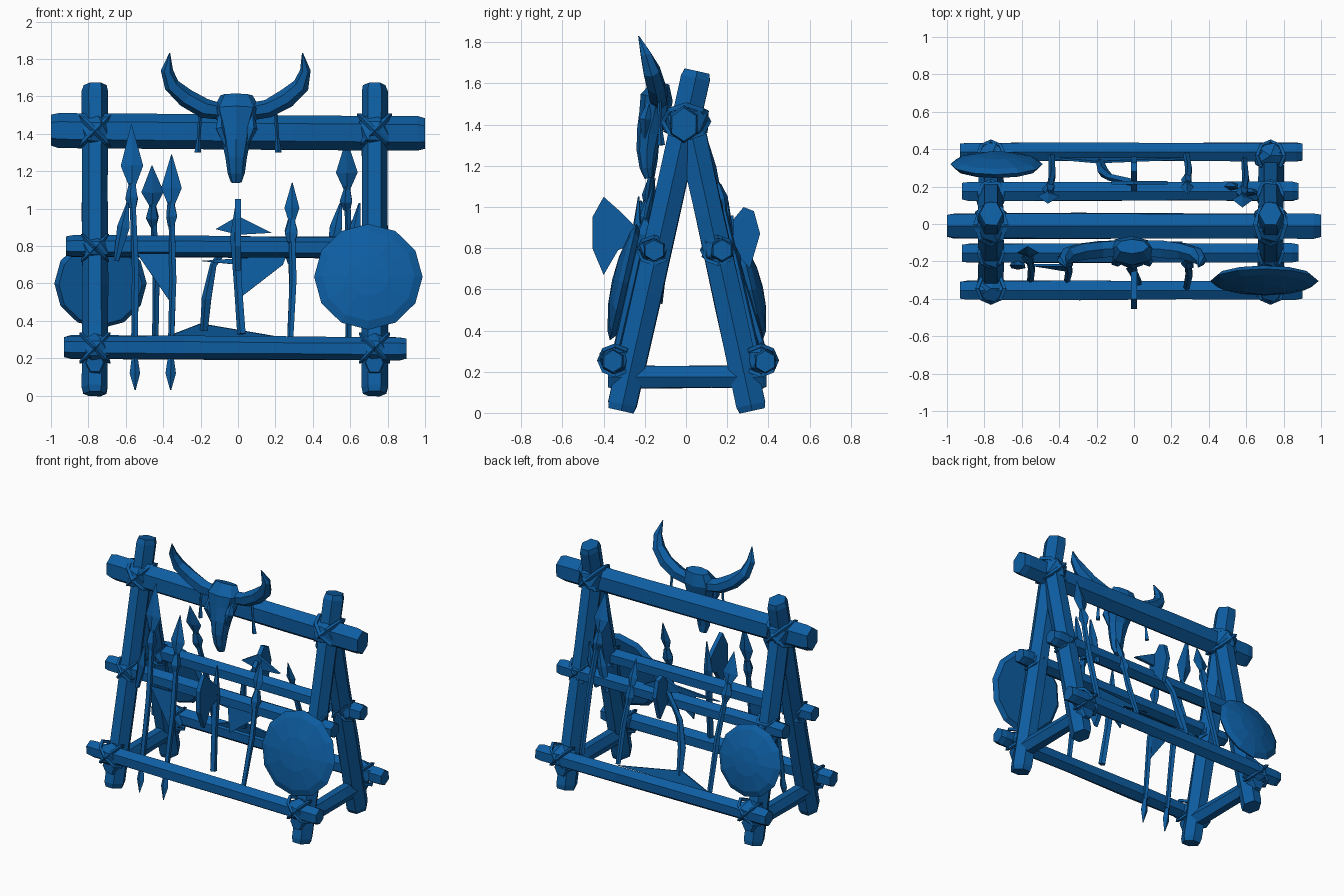
import bpy, bmesh, math, random
from mathutils import Vector

random.seed(4)
cube = bpy.data.objects.get("Cube")
if cube:
    bpy.data.objects.remove(cube)

blue = bpy.data.materials.new("painted_blue")
blue.use_nodes = True
BLUE = (0.004, 0.11, 0.36, 1)
blue.diffuse_color = BLUE
blue.node_tree.nodes["Principled BSDF"].inputs["Base Color"].default_value = BLUE


def finish(name, bm):
    bmesh.ops.recalc_face_normals(bm, faces=bm.faces)
    mesh = bpy.data.meshes.new(name)
    bm.to_mesh(mesh)
    bm.free()
    mesh.materials.append(blue)
    obj = bpy.data.objects.new(name, mesh)
    bpy.context.collection.objects.link(obj)
    return obj


def loft(name, path, radii, sides=6, rough=0.0):
    """Faceted tube through path; each radius is a pair (across, deep)."""
    bm = bmesh.new()
    path = [Vector(p) for p in path]
    rings = []
    for i, p in enumerate(path):
        t = (path[min(i + 1, len(path) - 1)] - path[max(i - 1, 0)]).normalized()
        ref = Vector((0, 0, 1)) if abs(t.y) > 0.8 else Vector((0, 1, 0))
        u = t.cross(ref).normalized()
        v = t.cross(u)
        ru, rv = radii[i] if isinstance(radii[i], tuple) else (radii[i], radii[i])
        ring = []
        for k in range(sides):
            a = math.tau * k / sides
            w = 1 + random.uniform(-rough, rough)
            ring.append(bm.verts.new(p + u * math.cos(a) * ru * w + v * math.sin(a) * rv * w))
        rings.append(ring)
    for r0, r1 in zip(rings, rings[1:]):
        for k in range(sides):
            n = (k + 1) % sides
            bm.faces.new((r0[k], r0[n], r1[n], r1[k]))
    bm.faces.new(rings[0])
    bm.faces.new(rings[-1])
    return finish(name, bm)


def beam(name, a, b, ru, rv):
    """Rough hewn log with chamfered ends."""
    a, b = Vector(a), Vector(b)
    steps = (0, 0.02, 0.35, 0.65, 0.98, 1)
    size = (0.85, 0.96, 0.97, 0.95, 0.97, 0.85)
    return loft(name, [a.lerp(b, s) for s in steps], [(ru * k, rv * k) for k in size], 6, 0.05)


def plate(name, points, thickness):
    bm = bmesh.new()
    bm.faces.new([bm.verts.new(p) for p in points])
    obj = finish(name, bm)
    mod = obj.modifiers.new("thickness", 'SOLIDIFY')
    mod.thickness = thickness
    mod.offset = 0
    return obj


def binding(name, centre, size):
    """Lumpy knot with two crossed straps."""
    bm = bmesh.new()
    bmesh.ops.create_icosphere(bm, subdivisions=1, radius=1)
    for v in bm.verts:
        v.co = Vector(centre) + Vector([c * s * random.uniform(0.92, 1.1) for c, s in zip(v.co, size)])
    finish(name, bm)
    for sign in (-1, 1):
        bpy.ops.mesh.primitive_torus_add(
            major_segments=8, minor_segments=4, major_radius=1, minor_radius=0.14,
            location=centre, rotation=(0, math.radians(90 + 45 * sign), 0))
        strap = bpy.context.object
        strap.name = name + "_strap"
        strap.scale = (max(size[0], size[2]) * 0.98, size[1] * 0.9, size[2])
        strap.data.materials.append(blue)


# Timber frame: crossed legs, side rungs and long rails
for side, x in (("right", -0.765), ("left", 0.73)):
    beam(side + "_front_leg", (x, -0.315, 0.01), (x, 0.055, 1.66), 0.071, 0.083)
    beam(side + "_back_leg", (x, 0.322, 0.01), (x, 0.0, 1.48), 0.071, 0.083)
    beam(side + "_side_rung", (x, -0.38, 0.175), (x, 0.39, 0.175), 0.055, 0.065)
    binding(side + "_top_binding", (x, 0.0, 1.415), (0.118, 0.12, 0.11))
    for end, s in (("front", -1), ("back", 1)):
        binding(side + "_" + end + "_mid_binding", (x, 0.155 * s, 0.79), (0.095, 0.085, 0.075))
        binding(side + "_" + end + "_low_binding", (x, 0.355 * s + 0.01, 0.255), (0.105, 0.085, 0.085))
beam("top_rail", (-1.0, -0.01, 1.42), (1.0, -0.01, 1.4), 0.098, 0.08)
for end, s in (("front", -1), ("back", 1)):
    beam(end + "_mid_rail", (-0.92, 0.165 * s + 0.01, 0.8), (0.88, 0.165 * s + 0.01, 0.79), 0.06, 0.06)
    beam(end + "_low_rail", (-0.93, 0.37 * s + 0.015, 0.26), (0.9, 0.37 * s + 0.015, 0.25), 0.064, 0.06)


# Round shields leaning on the legs
def shield(name, centre, radius, facing):
    bm = bmesh.new()
    profile = ((0.0, 0.055), (0.4, 0.048), (0.85, 0.022), (1, 0.0), (0.9, -0.025))
    rings = [[bm.verts.new((math.cos(math.tau * k / 12) * r * radius,
                            math.sin(math.tau * k / 12) * r * radius, h))
              for k in range(12)] for r, h in profile[1:]]
    tip = bm.verts.new((0, 0, profile[0][1]))
    for k in range(12):
        n = (k + 1) % 12
        bm.faces.new((tip, rings[0][k], rings[0][n]))
        for r0, r1 in zip(rings, rings[1:]):
            bm.faces.new((r0[k], r1[k], r1[n], r0[n]))
    bm.faces.new(rings[-1])
    obj = finish(name, bm)
    obj.location = centre
    obj.rotation_euler.x = math.radians(-77 * facing)


shield("front_shield", (0.697, -0.305, 0.635), 0.29, -1)
shield("back_shield", (-0.735, 0.32, 0.6), 0.247, 1)


# Spears: shaft, leaf blade, lashing and pointed butt
def spear(name, bottom, top, blade, width, butt=False):
    a, b = Vector(bottom), Vector(top)
    d = (b - a).normalized()
    neck = b - d * blade
    start = a + d * 0.17 if butt else a
    bend = start.lerp(neck, 0.5) + Vector((0.012, 0, 0))
    loft(name + "_shaft", [start, bend, neck], [0.018, 0.021, 0.017], 5, 0.1)
    loft(name + "_blade", [neck - d * 0.02, neck + d * blade * 0.3, b],
         [(0.015, 0.012), (width, 0.016), (0.002, 0.002)], 4)
    loft(name + "_lashing", [neck - d * 0.13, neck - d * 0.08, neck - d * 0.01],
         [0.02, 0.034, 0.02], 5, 0.2)
    if butt:
        loft(name + "_butt", [a, a + d * 0.09, a + d * 0.19],
             [0.003, (0.028, 0.018), 0.014], 4)


spear("long_spear", (-0.55, -0.335, 0.03), (-0.57, -0.12, 1.45), 0.32, 0.06, True)
spear("broad_spear", (-0.36, -0.335, 0.03), (-0.355, -0.15, 1.29), 0.26, 0.055, True)
spear("left_spear", (0.28, -0.34, 0.3), (0.29, -0.15, 1.14), 0.2, 0.04)
spear("short_back_spear", (-0.44, 0.36, 0.3), (-0.46, 0.11, 1.23), 0.21, 0.06)
spear("tall_back_spear", (0.59, 0.34, 0.3), (0.58, 0.09, 1.37), 0.26, 0.058)
spear("low_back_spear", (0.28, 0.37, 0.32), (0.285, 0.16, 1.0), 0.18, 0.035)

# Ragged bindings beside the outer spears
for x, y in ((-0.61, -0.22), (0.53, 0.2), (0.63, 0.17)):
    loft("hilt", [(x - 0.04, y, 0.72), (x, y, 0.9), (x + 0.02, y, 1.03)],
         [0.016, (0.035, 0.025), 0.006], 5, 0.15)

# Front axe with its blade facing forward
loft("front_axe_handle", [(0.02, -0.31, 0.33), (0.0, -0.27, 0.6), (-0.01, -0.24, 0.85), (-0.005, -0.23, 1.05)],
     [0.024, 0.024, 0.03, 0.004], 5, 0.1)
plate("front_axe_blade", [(0, -0.24, 0.9), (0, -0.31, 0.97), (0, -0.4, 1.05), (0, -0.455, 0.95),
                          (0, -0.455, 0.8), (0, -0.4, 0.67), (0, -0.33, 0.79), (0, -0.24, 0.83)], 0.03)

# Back axe with crossed wings
loft("back_axe_handle", [(-0.18, 0.33, 0.35), (-0.165, 0.28, 0.52), (-0.13, 0.25, 0.7), (0, 0.22, 0.88)],
     [0.022, 0.028, 0.02, 0.02], 5, 0.1)
plate("back_axe_blade", [(0, 0.18, 0.88), (0, 0.28, 1.0), (0, 0.33, 0.98), (0, 0.36, 0.87),
                         (0, 0.31, 0.7), (0, 0.25, 0.77), (0, 0.18, 0.82)], 0.03)
plate("back_axe_wings", [(-0.12, 0.22, 0.89), (0, 0.22, 0.96), (0.18, 0.22, 0.87), (0, 0.22, 0.86)], 0.02)

# Hide scraps hanging from the rails
plate("centre_hide", [(-0.2, -0.1, 0.72), (0.26, -0.1, 0.75), (0.24, -0.1, 0.7), (0.02, -0.12, 0.53), (0.0, -0.11, 0.7)], 0.012)
plate("right_hide", [(-0.54, -0.22, 0.76), (-0.34, -0.22, 0.76), (-0.355, -0.25, 0.49)], 0.012)
plate("low_hide", [(-0.42, 0.35, 0.3), (-0.2, 0.33, 0.385), (0.3, 0.35, 0.3)], 0.012)

# Horned skull on the top rail
loft("skull", [(-0.01, -0.12, 1.605), (-0.01, -0.14, 1.53), (-0.01, -0.155, 1.45), (-0.01, -0.18, 1.36),
               (-0.01, -0.19, 1.27), (-0.01, -0.19, 1.19), (-0.01, -0.18, 1.14)],
     [(0.085, 0.04), (0.125, 0.08), (0.1, 0.075), (0.078, 0.06), (0.057, 0.05), (0.045, 0.035), (0.028, 0.02)], 8, 0.05)
for s in (-1, 1):
    loft("horn", [(0.08 * s - 0.01, -0.13, 1.52), (0.17 * s - 0.01, -0.135, 1.535), (0.27 * s - 0.01, -0.145, 1.59),
                  (0.345 * s - 0.01, -0.165, 1.66), (0.37 * s - 0.01, -0.195, 1.74), (0.355 * s - 0.01, -0.23, 1.83)],
         [0.045, 0.05, 0.05, 0.045, 0.03, 0.003], 6, 0.1)
    loft("cheek", [(0.085 * s - 0.01, -0.18, 1.5), (0.085 * s - 0.01, -0.2, 1.43), (0.05 * s - 0.01, -0.2, 1.33)],
         [0.012, 0.03, 0.01], 5)
    loft("tassel", [(0.2 * s, -0.13, 1.54), (0.21 * s, -0.125, 1.38), (0.215 * s, -0.12, 1.3)],
         [0.01, 0.01, 0.018], 4)
